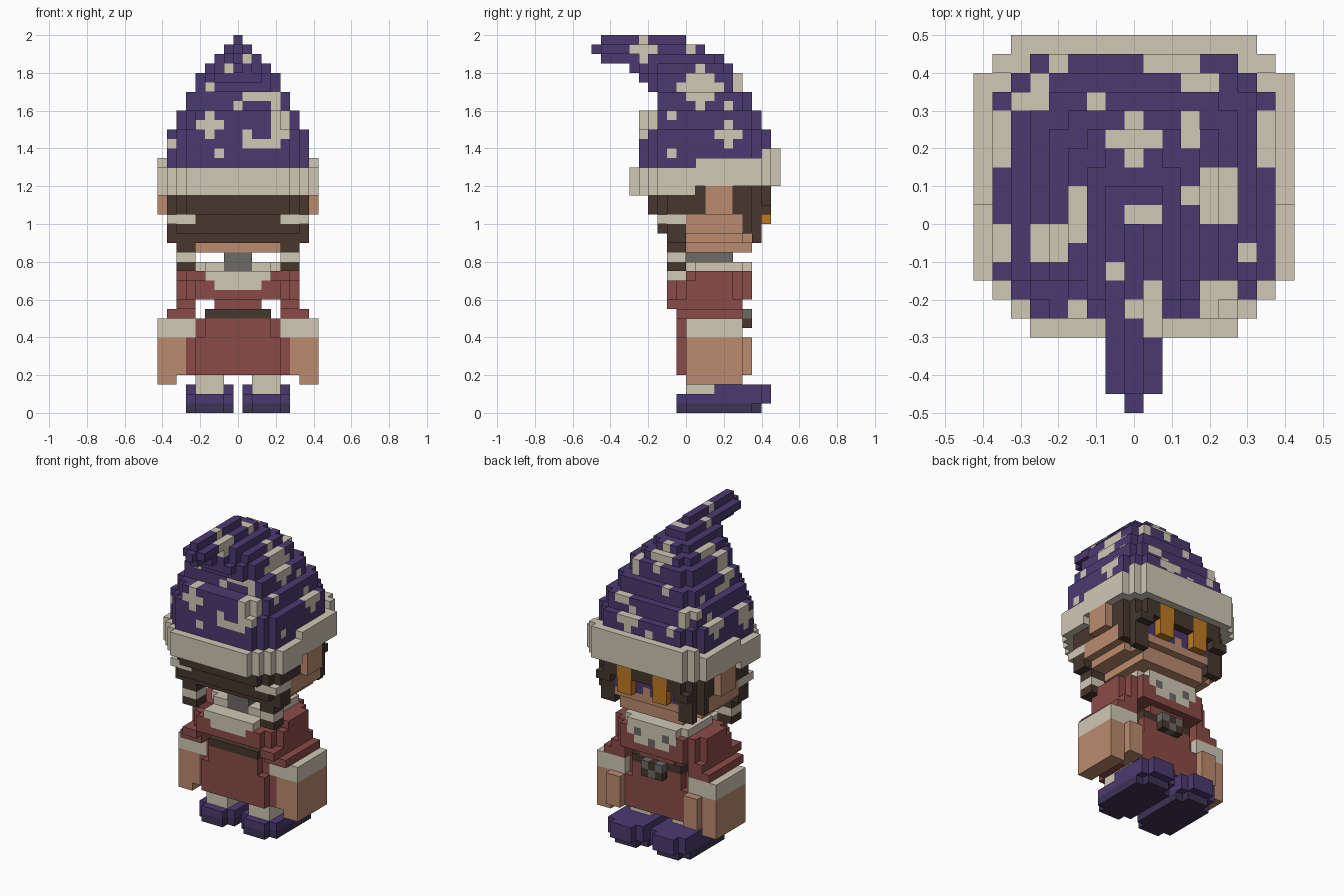
import bpy
import bmesh

if "Cube" in bpy.data.objects:
    bpy.data.objects.remove(bpy.data.objects["Cube"])

S = 0.05          # edge of one block
grid = {}         # (x, y, z) block -> (part name, colour)

PALETTE = {"purple": "4b3a70", "sole purple": "3c3354", "cream": "d0c8b6",
           "dark brown": "47372e", "red": "8b4b47", "skin": "bb8b6e",
           "orange": "be7a22", "grey": "6d6b67"}


def linear(c):
    return c / 12.92 if c <= 0.04045 else ((c + 0.055) / 1.055) ** 2.4


def make_material(name, code):
    rgb = [linear(int(code[i:i + 2], 16) / 255) for i in (0, 2, 4)]
    mat = bpy.data.materials.new(name)
    mat.use_nodes = True
    mat.diffuse_color = (*rgb, 1)
    shader = mat.node_tree.nodes["Principled BSDF"]
    shader.inputs["Base Color"].default_value = (*rgb, 1)
    shader.inputs["Roughness"].default_value = 0.9
    return mat


def slab(part, colour, w, ys, zs, back=0, front=0, cx=0):
    """Blocks of half width w around cx, with stepped back and front corners.
    The colour may be a rule that takes the block."""
    for x in range(-w, w + 1):
        for y in range(*ys):
            inset = w - abs(x)
            if inset + y - ys[0] < back or inset + ys[1] - 1 - y < front:
                continue
            for z in range(*zs):
                cell = (cx + x, y, z)
                grid[cell] = (part, colour(cell) if callable(colour) else colour)


def pair(part, colour, xs, ys, zs):
    """The same box on the left (+x) and right (-x)."""
    for side, sign in (("left", 1), ("right", -1)):
        for x in range(*xs):
            for y in range(*ys):
                for z in range(*zs):
                    grid[sign * x, y, z] = (side + "_" + part, colour)


# Shoes and legs
for side, cx in (("left", 3), ("right", -3)):
    slab(side + "_shoe", "sole purple", 2, (-1, 8), (0, 1), 1, 1, cx)
    slab(side + "_shoe", "purple", 2, (-1, 9), (1, 2), 1, 1, cx)
    slab(side + "_shoe", "purple", 2, (3, 9), (2, 3), 0, 1, cx)
pair("leg", "cream", (2, 5), (0, 3), (2, 4))
pair("leg", "cream", (2, 5), (0, 5), (3, 4))

# Robe with belt and buckle
slab("robe", "red", 5, (-1, 6), (4, 8), 1, 1)
slab("robe", "red", 4, (-1, 6), (8, 10), 1, 1)
slab("belt", "dark brown", 3, (-1, 6), (10, 11))
slab("robe", "red", 2, (0, 6), (11, 12))
slab("robe", "red", 6, (-2, 7), (12, 14), 2, 2)
slab("robe", "red", 6, (0, 7), (14, 15), 1, 2)
slab("buckle", "grey", 1, (6, 7), (9, 11))
slab("buckle", "dark brown", 0, (6, 7), (10, 11))
pair("buckle_corner", "dark brown", (1, 2), (6, 7), (9, 10))

# Arms: shoulder, cuff and hand
pair("sleeve", "red", (5, 7), (-2, 6), (11, 12))
pair("sleeve", "red", (5, 8), (-1, 6), (10, 11))
pair("cuff", "cream", (5, 9), (0, 6), (8, 10))
pair("hand", "skin", (6, 9), (0, 6), (4, 8))
pair("hand", "skin", (7, 9), (0, 6), (3, 4))
pair("hand", "skin", (5, 7), (4, 7), (4, 8))

# Neck and collar
slab("neck", "grey", 1, (0, 5), (15, 17))
slab("collar", "cream", 4, (0, 7), (15, 16), 1, 1)
slab("neck", "grey", 1, (0, 5), (15, 16))
slab("collar", "cream", 3, (-2, 1), (14, 15))
slab("collar", "cream", 2, (-2, -1), (13, 14))
slab("collar", "cream", 3, (6, 7), (14, 15))
slab("collar", "cream", 2, (6, 7), (13, 14))
slab("collar", "grey", 0, (6, 7), (13, 14))
pair("collar_stud", "grey", (2, 3), (6, 7), (14, 15))

# Head and ears
slab("head", "skin", 4, (0, 7), (17, 18))
slab("head", "skin", 6, (0, 7), (18, 19), 0, 1)
slab("head", "skin", 7, (0, 8), (19, 24), 0, 2)
pair("ear", "skin", (8, 9), (2, 5), (21, 24))

# Hair: back, pigtails with ties, fringe and side locks
slab("hair", "dark brown", 7, (-4, 2), (21, 24), 2)
slab("hair", "dark brown", 4, (-3, 0), (20, 21))
slab("hair", "dark brown", 7, (-3, 0), (19, 20), 1)
slab("hair", "dark brown", 7, (-2, 0), (18, 19))
pair("hair_tie", "cream", (5, 8), (-3, 0), (20, 21))
pair("pigtail", "dark brown", (5, 7), (-2, 0), (15, 18))
pair("pigtail_tie", "cream", (5, 7), (-2, 0), (16, 17))
slab("fringe", "dark brown", 7, (5, 9), (22, 24), 0, 2)
pair("side_lock", "dark brown", (5, 7), (6, 8), (19, 22))
pair("side_lock", "dark brown", (7, 8), (5, 7), (21, 22))
pair("side_lock", "dark brown", (7, 8), (6, 7), (19, 21))
pair("side_lock", "dark brown", (5, 7), (7, 8), (18, 19))
pair("side_lock", "dark brown", (5, 7), (8, 9), (21, 22))

# Eyes with dark corners and a bridge
pair("eye_corner", "purple", (1, 2), (7, 8), (20, 22))
pair("eye_corner", "purple", (4, 5), (7, 8), (20, 22))
slab("eye_bridge", "purple", 0, (7, 8), (21, 22))
pair("eye", "orange", (2, 4), (8, 9), (20, 24))

# Hat decoration: stars as (across, up, radius) for each side
STARS = {
    "-y": [(-3, 30, 1), (-2, 27, 0), (-3, 34, 0), (-1, 36, 0),
           (0, 32, 0), (1, 29, 0)],
    "+y": [(0, 36, 1), (2, 29, 1), (3, 31, 0), (4, 31, 0), (-5, 31, 0),
           (-5, 30, 0), (-6, 31, 0), (-4, 29, 0), (-2, 33, 0), (3, 34, 0),
           (3, 35, 0), (-1, 28, 0)],
    "+x": [(1, 34, 2), (4, 29, 1), (-2, 31, 0), (4, 32, 0), (-2, 27, 0),
           (-3, 35, 0), (-5, 38, 1), (0, 38, 0)],
    "-x": [(4, 29, 1), (-2, 28, 1), (-1, 29, 0), (4, 32, 0), (-2, 36, 0),
           (-3, 38, 0)],
}
# Crescent moons: outer disc, then the disc cut from it, as (across, up, radius)
MOONS = {"-y": ((2.5, 30.5, 3), (1.6, 30.6, 2.3)),
         "-x": ((0, 34, 2.3), (1, 34, 1.6))}


def in_disc(u, v, disc):
    return (u - disc[0]) ** 2 + (v - disc[1]) ** 2 <= disc[2] ** 2


def hat_colour(cell):
    x, y, z = cell
    bias = 0.65 if y > 1.5 else 0.95
    if z > 36 and y < 3:
        side, across = ("+x" if x >= 0 else "-x"), y
    elif abs(y - 1.5) >= bias * abs(x):
        side, across = ("+y" if y > 1.5 else "-y"), x
    else:
        side, across = ("+x" if x > 0 else "-x"), y
    if side in MOONS:
        outer, inner = MOONS[side]
        if in_disc(across, z, outer) and not in_disc(across, z, inner):
            return "cream"
    if any(abs(across - u) + abs(z - v) <= r for u, v, r in STARS[side]):
        return "cream"
    return "purple"


# Hat: stacked, shrinking layers as (half width, ys, zs, back cut, front cut)
for w, ys, zs, back, front in [
        (7, (-5, 9), (26, 30), 2, 2), (6, (-5, 8), (30, 32), 2, 1),
        (5, (-3, 7), (32, 34), 0, 1), (4, (-4, 6), (34, 35), 1, 1),
        (4, (-5, 6), (35, 36), 2, 1), (3, (-6, 5), (36, 37), 3, 1),
        (2, (-6, 4), (37, 38), 2, 1), (0, (-9, -6), (37, 38), 0, 0),
        (1, (-9, 2), (38, 39), 0, 0), (0, (-10, -9), (38, 39), 0, 0),
        (0, (-9, 0), (39, 40), 0, 0)]:
    slab("hat", hat_colour, w, ys, zs, back, front)

# Brim: higher at the face side
slab("hat_brim", "cream", 8, (-6, 1), (23, 26), 3, 0)
slab("hat_brim", "cream", 8, (1, 10), (24, 27), 0, 2)
slab("hat_brim", "cream", 6, (8, 10), (27, 28))
pair("brim_corner", "cream", (7, 8), (8, 9), (27, 28))

# Turn each part into a mesh of its outer block faces
materials = {n: make_material(n, c) for n, c in PALETTE.items()}
parts = {}
for cell, (part, colour) in grid.items():
    parts.setdefault(part, []).append((cell, colour))

for part, cells in parts.items():
    bm = bmesh.new()
    corners = {}
    slots = sorted({colour for _, colour in cells})
    for cell, colour in cells:
        for axis in range(3):
            u, v = (axis + 1) % 3, (axis + 2) % 3
            for step in (0, 1):
                near = list(cell)
                near[axis] += 2 * step - 1
                if tuple(near) in grid:
                    continue
                quad = []
                for du, dv in ((0, 0), (1, 0), (1, 1), (0, 1)):
                    p = list(cell)
                    p[axis] += step
                    p[u] += du
                    p[v] += dv
                    p = tuple(p)
                    if p not in corners:
                        corners[p] = bm.verts.new(((p[0] - 0.5) * S, p[1] * S, p[2] * S))
                    quad.append(corners[p])
                face = bm.faces.new(quad if step else quad[::-1])
                face.material_index = slots.index(colour)
    mesh = bpy.data.meshes.new(part)
    bm.to_mesh(mesh)
    bm.free()
    for colour in slots:
        mesh.materials.append(materials[colour])
    bpy.context.scene.collection.objects.link(bpy.data.objects.new(part, mesh))
